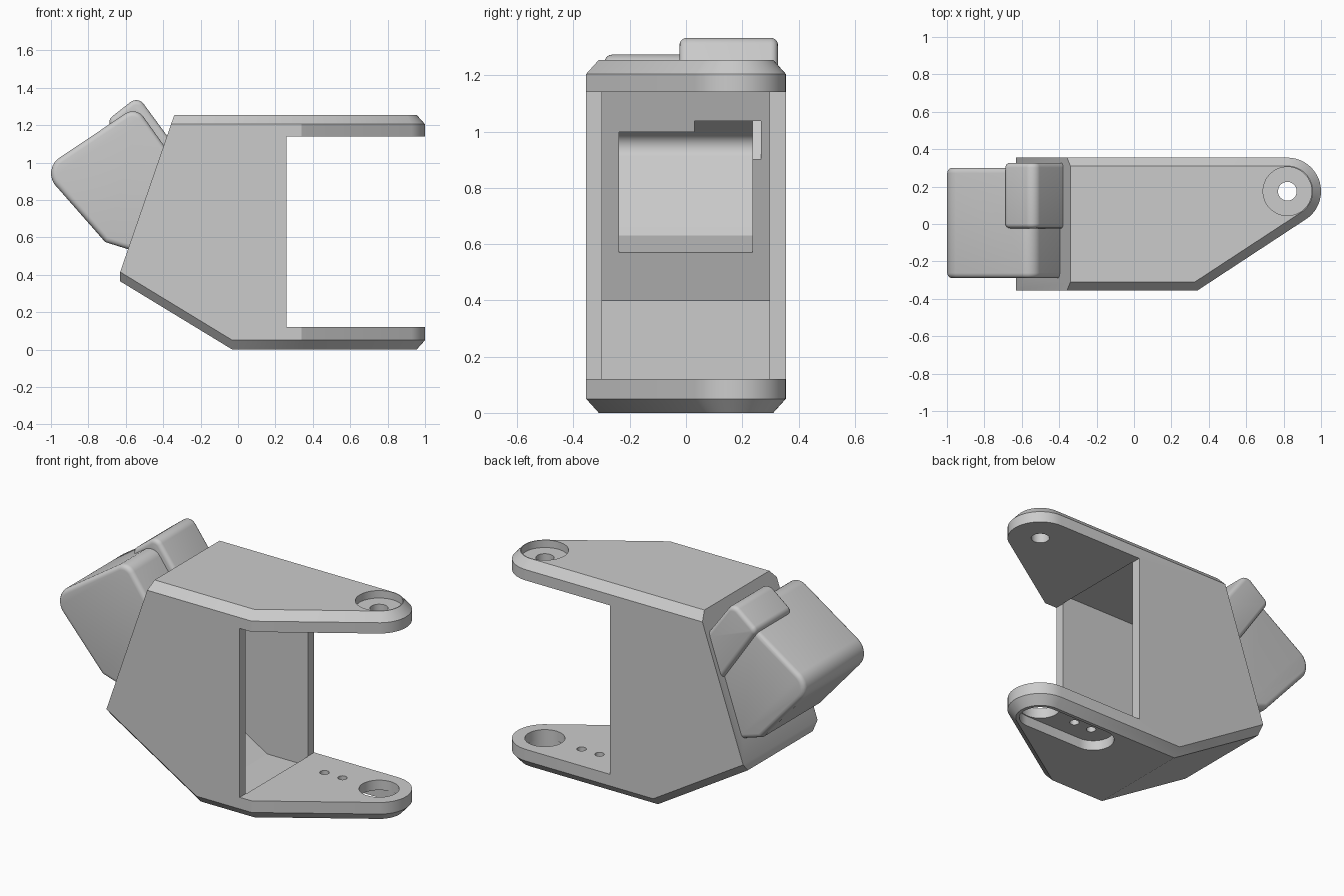
import bpy, bmesh, math
from mathutils import Vector

cube = bpy.data.objects.get("Cube")
if cube:
    bpy.data.objects.remove(cube, do_unlink=True)

GREY = (0.6, 0.6, 0.6, 1)
grey = bpy.data.materials.new("plain grey")
grey.use_nodes = True
grey.diffuse_color = GREY
grey.node_tree.nodes["Principled BSDF"].inputs["Base Color"].default_value = GREY


def solid(name, points, bevel=0):
    """Convex solid around the points, optionally rounding its two flat y ends."""
    bm = bmesh.new()
    for p in points:
        bm.verts.new(p)
    bmesh.ops.convex_hull(bm, input=bm.verts)
    loose = [v for v in bm.verts if not v.link_faces]
    bmesh.ops.delete(bm, geom=loose, context='VERTS')
    bmesh.ops.dissolve_limit(bm, angle_limit=math.radians(1), verts=bm.verts, edges=bm.edges)
    bmesh.ops.recalc_face_normals(bm, faces=bm.faces)
    if bevel:
        ends = [f for f in bm.faces if abs(f.normal.y) > 0.99]
        rims = list({e for f in ends for e in f.edges})
        bmesh.ops.bevel(bm, geom=rims, offset=bevel, segments=4, profile=0.5, affect='EDGES')
    mesh = bpy.data.meshes.new(name)
    bm.to_mesh(mesh)
    bm.free()
    mesh.materials.append(grey)
    obj = bpy.data.objects.new(name, mesh)
    bpy.context.collection.objects.link(obj)
    return obj


def circle(x, y, r, z, n=48):
    return [(x + r * math.cos(2 * math.pi * i / n), y + r * math.sin(2 * math.pi * i / n), z)
            for i in range(n)]


def rounded(corners, steps=8):
    """Side profile from (x, z, radius) corners."""
    out = []
    for i, (x, z, r) in enumerate(corners):
        c = Vector((x, z))
        a = (Vector(corners[i - 1][:2]) - c).normalized()
        b = (Vector(corners[(i + 1) % len(corners)][:2]) - c).normalized()
        if not r:
            out.append(c)
            continue
        half = a.angle(b) / 2
        centre = c + (a + b).normalized() * r / math.sin(half)
        start = (c + a * r / math.tan(half) - centre).normalized()
        end = (c + b * r / math.tan(half) - centre).normalized()
        for s in range(steps + 1):
            out.append(centre + start.lerp(end, s / steps).normalized() * r)
    return out


def prism(name, corners, y0, y1, bevel=0):
    return solid(name, [(p.x, y, p.y) for p in rounded(corners) for y in (y0, y1)], bevel)


def rod(name, x, y, r, z0, z1):
    return solid(name, circle(x, y, r, z0) + circle(x, y, r, z1))


def combine(target, tool, operation):
    mod = target.modifiers.new(operation, 'BOOLEAN')
    mod.operation, mod.solver, mod.object = operation, 'EXACT', tool
    bpy.context.view_layer.objects.active = target
    bpy.ops.object.modifier_apply(modifier=mod.name)
    bpy.data.objects.remove(tool, do_unlink=True)


PX, PY = 0.82, 0.175      # pivot axis
W, W_IN = 0.355, 0.31     # half width, and half width inside the chamfer

# Outer bracket with chamfered top and bottom
points = (circle(PX, PY, 0.18, 1.205) + circle(PX, PY, 0.135, 1.255)
          + circle(PX, PY, 0.18, 0.05) + circle(PX, PY, 0.135, 0))
for s in (-1, 1):
    points += [(-0.34, s * W_IN, 1.255), (-0.358, s * W, 1.205), (-0.63, s * W, 0.415),
               (-0.63, s * W_IN, 0.365), (-0.03, s * W, 0.05), (-0.03, s * W_IN, 0)]
for z, z_in in ((1.205, 1.255), (0.05, 0)):
    points += [(0.34, -W, z), (0.325, -W_IN, z_in)]
bracket = solid("bracket_body", points)

# Rounded housing and its smaller side bulge
combine(bracket, prism("housing", [(-0.55, 0.525, 0), (-0.71, 0.575, 0), (-1.05, 0.962, 0.1),
                                   (-0.545, 1.30, 0.07), (-0.36, 1.04, 0)],
                       -0.29, 0.3, 0.028), 'UNION')
combine(bracket, prism("bulge", [(-0.41, 0.80, 0), (-0.70, 1.225, 0.035), (-0.535, 1.355, 0.05),
                                 (-0.34, 1.09, 0)], -0.023, 0.327, 0.025), 'UNION')

# Hollow interior, fork gap and the housing pockets
cutters = [
    prism("cavity", [(0.262, 0.06, 0), (-0.013, 0.06, 0), (-0.573, 0.40, 0),
                     (-0.296, 1.195, 0), (0.262, 1.195, 0)], -0.298, 0.297),
    prism("fork_gap", [(0.26, 0.12, 0), (0.26, 1.14, 0), (1.2, 1.14, 0), (1.2, 0.12, 0)], -0.6, 0.6),
    prism("housing_pocket", [(-0.5, 0.565, 0), (-0.69, 0.63, 0), (-0.97, 0.955, 0.05),
                             (-0.555, 1.23, 0.03), (-0.35, 0.98, 0)], -0.238, 0.237),
    prism("bulge_pocket", [(-0.39, 0.89, 0), (-0.624, 1.21, 0), (-0.55, 1.265, 0),
                           (-0.33, 1.015, 0)], 0.03, 0.266),
    # Pivot holes, counterbore and cable recess
    rod("pivot_hole", PX, PY, 0.05, 1.0, 1.4),
    rod("counterbore", PX, PY, 0.13, 1.21, 1.4),
    rod("lower_pivot_hole", PX, PY, 0.11, -0.1, 0.3),
    solid("cable_recess", [p for x in (0.44, PX) for z in (-0.1, 0.06)
                           for p in circle(x, PY, 0.115, z)]),
]
cutters += [rod("cable_hole", x, PY, 0.026, -0.1, 0.2) for x in (0.455, 0.575)]
for cutter in cutters:
    combine(bracket, cutter, 'DIFFERENCE')

# Smooth the curves, keep the edges sharp
bpy.ops.object.select_all(action='DESELECT')
bracket.select_set(True)
bpy.context.view_layer.objects.active = bracket
bpy.ops.object.shade_smooth_by_angle(angle=math.radians(30))
